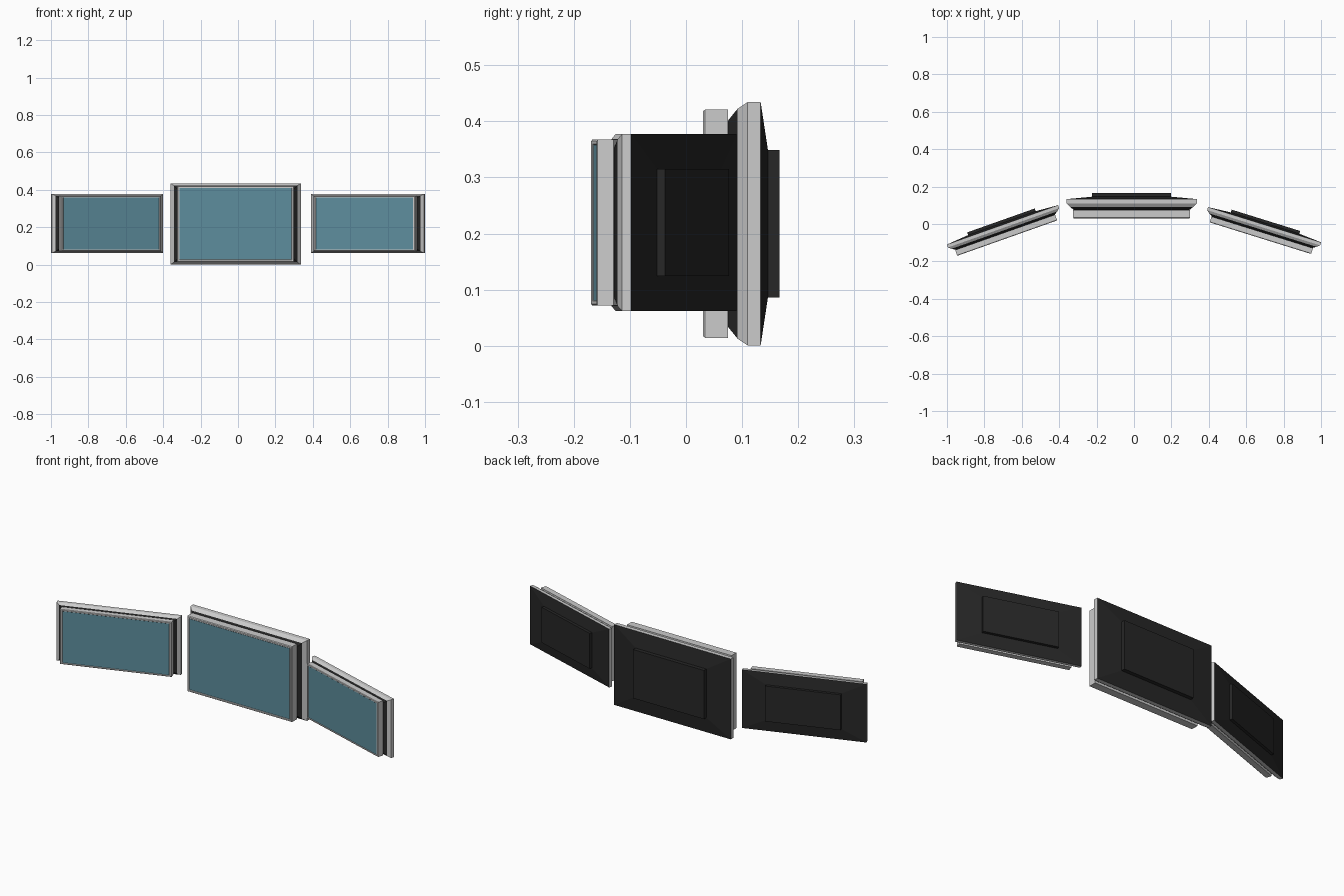
import bpy, bmesh
from math import radians
from mathutils import Matrix

if "Cube" in bpy.data.objects:
    bpy.data.objects.remove(bpy.data.objects["Cube"])


def material(name, color):
    m = bpy.data.materials.new(name)
    m.diffuse_color = color
    m.use_nodes = True
    m.node_tree.nodes["Principled BSDF"].inputs["Base Color"].default_value = m.diffuse_color
    return m


DARK = material("dark_plastic", (0.02, 0.02, 0.02, 1))
TEAL = material("screen_teal", (0.11, 0.27, 0.34, 1))


def loft(name, rings, matrix, mat=None, cap_front=False, cap_back=False):
    """Skin rectangular rings (y, half width, half height), listed front to back."""
    bm = bmesh.new()
    loops = [[bm.verts.new((sx * hx, y, sz * hz))
              for sx, sz in ((-1, -1), (1, -1), (1, 1), (-1, 1))]
             for y, hx, hz in rings]
    for a, b in zip(loops, loops[1:]):
        for i in range(4):
            j = (i + 1) % 4
            bm.faces.new((a[j], a[i], b[i], b[j]))
    if cap_front:
        bm.faces.new(loops[0])
    if cap_back:
        bm.faces.new(loops[-1][::-1])
    bm.transform(matrix)
    me = bpy.data.meshes.new(name)
    bm.to_mesh(me)
    bm.free()
    ob = bpy.data.objects.new(name, me)
    bpy.context.collection.objects.link(ob)
    if mat:
        me.materials.append(mat)
    return ob


def monitor(side, location, angle, scale):
    m = (Matrix.Translation(location) @ Matrix.Rotation(radians(angle), 4, 'Z')
         @ Matrix.Diagonal((*scale, 1)))
    # front slab with a slim bezel stepping in to the screen
    loft(side + "_front_bezel", [(-0.101, 0.299, 0.191), (-0.103, 0.301, 0.193),
                                 (-0.103, 0.309, 0.200), (-0.099, 0.3125, 0.2035),
                                 (-0.058, 0.3125, 0.2035)], m, cap_back=True)
    loft(side + "_screen", [(-0.101, 0.299, 0.191)], m, TEAL, cap_front=True)
    # dark flared neck between slab and frame
    loft(side + "_neck", [(-0.058, 0.309, 0.184), (-0.041, 0.330, 0.205)], m, DARK)
    # grey chamfered outer frame
    loft(side + "_outer_frame", [(-0.041, 0.330, 0.205), (-0.023, 0.348, 0.217),
                                 (0, 0.348, 0.217)], m)
    # dark sloping back with raised housing
    loft(side + "_back_cover", [(0, 0.348, 0.217), (0.013, 0.211, 0.1315),
                                (0.034, 0.211, 0.1315)], m, DARK, cap_back=True)


monitor("centre", (-0.0125, 0.133, 0.2175), 0, (1, 1, 1))
monitor("left", (-0.703, -0.0045, 0.2195), 19.5, (0.907, 0.73, 0.726))
monitor("right", (0.698, -0.004, 0.2195), -17.3, (0.909, 0.73, 0.726))
